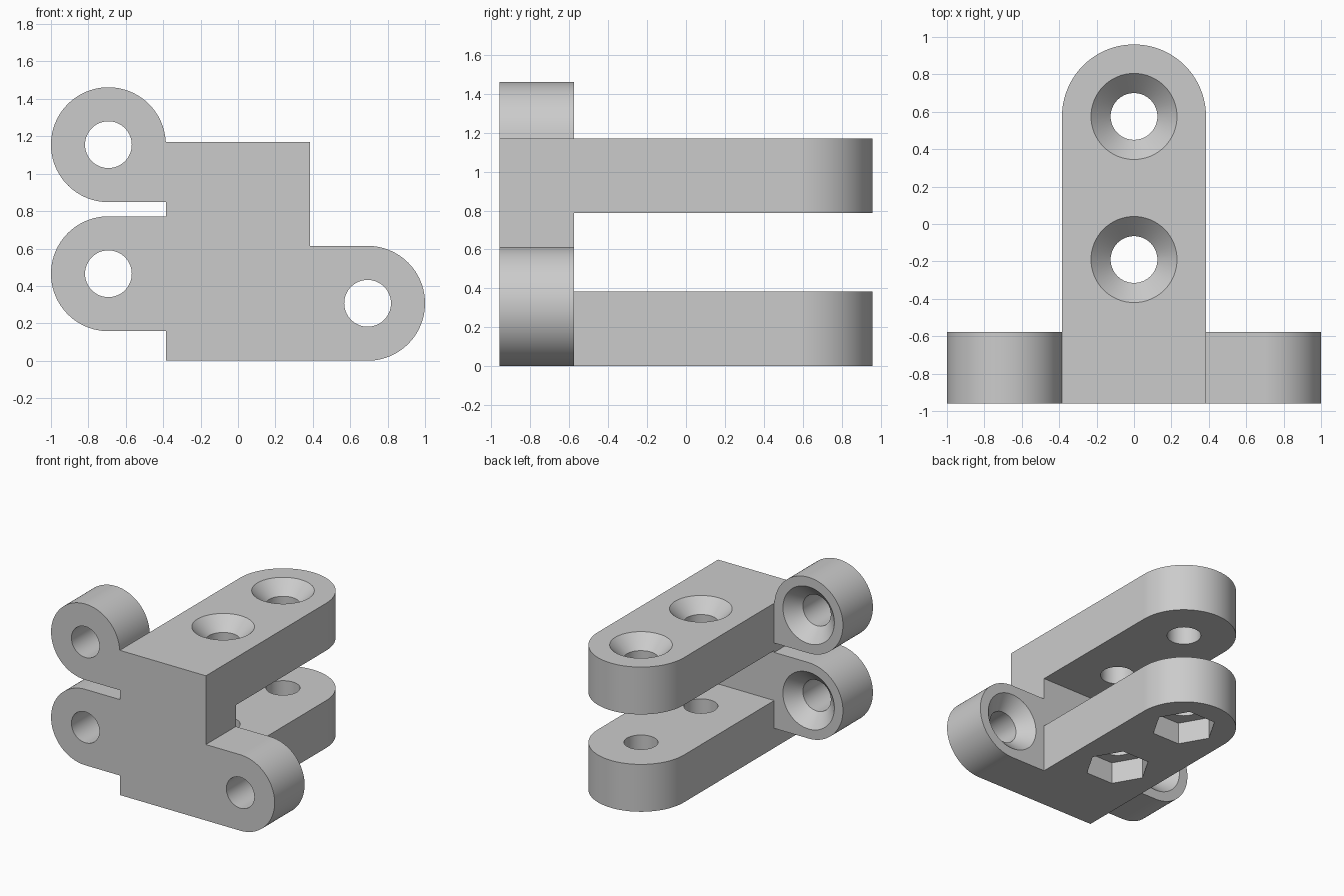
import bpy, bmesh
from math import sin, cos, pi, radians
from mathutils import Matrix

cube = bpy.data.objects.get("Cube")
if cube:
    bpy.data.objects.remove(cube)

HALF = 0.385      # half width of the body
LUG = 0.307       # radius of the lug ends
HOLE = 0.125      # bolt hole radius
SINK = 0.23       # countersink radius
FRONT, INNER, BACK = -0.96, -0.577, 0.96
HEIGHT, ARM = 1.17, 0.383
TO_BACK = Matrix.Rotation(radians(-90), 4, 'X')   # turns +z into +y

grey = bpy.data.materials.new("plain_grey")
grey.use_nodes = True
grey.diffuse_color = (0.6, 0.6, 0.6, 1)
grey.node_tree.nodes["Principled BSDF"].inputs["Base Color"].default_value = (0.6, 0.6, 0.6, 1)


def make_object(name, bm):
    bmesh.ops.recalc_face_normals(bm, faces=bm.faces)
    mesh = bpy.data.meshes.new(name)
    bm.to_mesh(mesh)
    bm.free()
    mesh.materials.append(grey)
    obj = bpy.data.objects.new(name, mesh)
    bpy.context.collection.objects.link(obj)
    return obj


def arc(cx, cy, r, start, end, steps=48):
    angles = [radians(start + (end - start) * i / steps) for i in range(steps + 1)]
    return [(cx + r * cos(a), cy + r * sin(a)) for a in angles]


def prism(name, points, place, depth):
    """Extrude a flat outline; place maps (u, v) to a 3D point."""
    bm = bmesh.new()
    face = bm.faces.new([bm.verts.new(place(u, v)) for u, v in points])
    moved = bmesh.ops.extrude_face_region(bm, geom=[face])["geom"]
    bmesh.ops.translate(bm, vec=depth, verts=[g for g in moved if isinstance(g, bmesh.types.BMVert)])
    return make_object(name, bm)


def cutter(name, rings, sides, matrix):
    """Closed stack of rings (radius, height) around the z axis."""
    bm = bmesh.new()
    loops = [[bm.verts.new((r * cos(2 * pi * i / sides), r * sin(2 * pi * i / sides), z))
              for i in range(sides)] for r, z in rings]
    bm.faces.new(loops[0])
    bm.faces.new(loops[-1])
    for low, high in zip(loops, loops[1:]):
        for i in range(sides):
            j = (i + 1) % sides
            bm.faces.new((low[i], low[j], high[j], high[i]))
    bm.transform(matrix)
    return make_object(name, bm)


def combine(body, other, operation):
    mod = body.modifiers.new("combine", 'BOOLEAN')
    mod.operation, mod.solver, mod.object = operation, 'EXACT', other
    bpy.context.view_layer.objects.active = body
    bpy.ops.object.modifier_apply(modifier=mod.name)
    bpy.data.objects.remove(other)


# Front plate with two lugs on one side and one on the other
lugs = [(-0.693, 1.155), (-0.693, 0.465), (0.693, LUG)]
upper, lower, single = lugs
outline = [(-HALF, 0)]
outline += arc(*single, LUG, -90, 90)
outline += [(HALF, 2 * LUG), (HALF, HEIGHT), (-HALF, HEIGHT)]
outline += arc(*upper, LUG, 4, 270, 72)
outline += [(-HALF, upper[1] - LUG), (-HALF, lower[1] + LUG)]
outline += arc(*lower, LUG, 90, 270)
outline += [(-HALF, lower[1] - LUG)]
body = prism("bracket_body", outline, lambda x, z: (x, FRONT, z), (0, INNER - FRONT, 0))

# Two round-ended arms reaching back
arm_outline = [(-HALF, FRONT + 0.1), (HALF, FRONT + 0.1)] + arc(0, BACK - HALF, HALF, 0, 180)
for base in (0, HEIGHT - ARM):
    arm = prism("arm", arm_outline, lambda x, y: (x, y, base), (0, 0, ARM))
    combine(body, arm, 'UNION')

# Countersunk holes: through the upper arm, and through the lugs from behind
sink = [(HOLE, -ARM - 0.1), (HOLE, HOLE - SINK), (SINK, 0), (SINK, 0.02)]
arm_holes = (BACK - HALF, -0.19)
for y in arm_holes:
    combine(body, cutter("sink_cutter", sink, 64, Matrix.Translation((0, y, HEIGHT))), 'DIFFERENCE')
for x, z in lugs:
    place = Matrix.Translation((x, INNER, z)) @ TO_BACK
    combine(body, cutter("lug_cutter", sink, 64, place), 'DIFFERENCE')

# Plain holes with six-sided nut pockets under the lower arm
for y in arm_holes:
    place = Matrix.Translation((0, y, 0))
    combine(body, cutter("hole_cutter", [(HOLE, -0.1), (HOLE, ARM + 0.1)], 64, place), 'DIFFERENCE')
    combine(body, cutter("nut_cutter", [(0.24, -0.1), (0.24, 0.175)], 6, place), 'DIFFERENCE')

# Merge flush faces and smooth the round walls
bm = bmesh.new()
bm.from_mesh(body.data)
bmesh.ops.remove_doubles(bm, verts=bm.verts, dist=0.0005)
bmesh.ops.dissolve_limit(bm, angle_limit=radians(0.5), verts=bm.verts, edges=bm.edges)
bm.to_mesh(body.data)
bm.free()
body.select_set(True)
bpy.context.view_layer.objects.active = body
bpy.ops.object.shade_smooth_by_angle(angle=radians(30))
weighted = body.modifiers.new("even_shading", 'WEIGHTED_NORMAL')
weighted.keep_sharp = True
